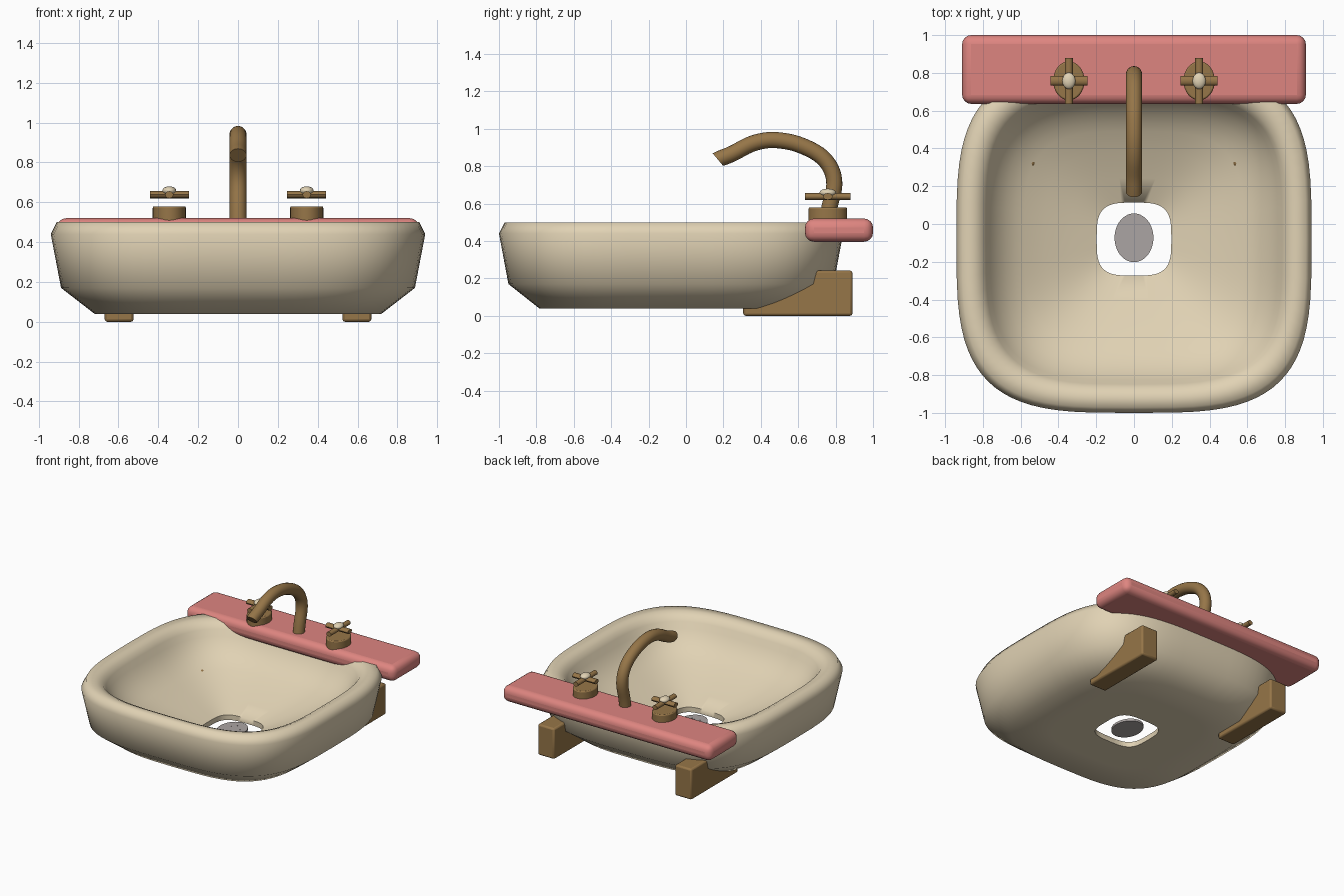
import bpy, bmesh, math
from mathutils import Matrix, Vector

if "Cube" in bpy.data.objects:
    bpy.data.objects.remove(bpy.data.objects["Cube"])


def material(name, rgb):
    m = bpy.data.materials.new(name)
    m.diffuse_color = (*rgb, 1)
    m.use_nodes = True
    m.node_tree.nodes["Principled BSDF"].inputs["Base Color"].default_value = m.diffuse_color
    return m


CREAM = material("cream ceramic", (0.75, 0.645, 0.456))
PINK = material("pink shelf", (0.73, 0.235, 0.216))
BRASS = material("aged brass", (0.305, 0.18, 0.065))
GREY = material("drain grey", (0.41, 0.376, 0.366))


def finish(name, bm, mat, angle=40, bevel=0.0, segments=3):
    bmesh.ops.recalc_face_normals(bm, faces=bm.faces)
    me = bpy.data.meshes.new(name)
    bm.to_mesh(me)
    bm.free()
    ob = bpy.data.objects.new(name, me)
    bpy.context.collection.objects.link(ob)
    me.materials.append(mat)
    bpy.ops.object.select_all(action='DESELECT')
    ob.select_set(True)
    bpy.context.view_layer.objects.active = ob
    bpy.ops.object.shade_smooth_by_angle(angle=math.radians(angle))
    if bevel:
        b = ob.modifiers.new("bevel", 'BEVEL')
        b.width, b.segments, b.limit_method = bevel, segments, 'ANGLE'
    return ob


def add_box(bm, loc, size):
    bmesh.ops.create_cube(bm, size=1, matrix=Matrix.Translation(loc) @ Matrix.Diagonal((*size, 1)))


def add_cylinder(bm, loc, radii, depth, sides=32, rot=Matrix()):
    # elliptical cylinder; radii are local x and y before rotation
    m = Matrix.Translation(loc) @ rot @ Matrix.Diagonal((radii[0], radii[1], depth, 1))
    bmesh.ops.create_cone(bm, cap_ends=True, segments=sides, radius1=1,
                          radius2=1, depth=1, matrix=m)


def bridge(bm, rings, closed=False):
    n = len(rings[0])
    for i in range(len(rings) - (0 if closed else 1)):
        a, b = rings[i], rings[(i + 1) % len(rings)]
        for j in range(n):
            bm.faces.new((a[j], a[(j + 1) % n], b[(j + 1) % n], b[j]))


# Basin: rounded-square rings swept through an outer and inner profile
CY = -0.08
profile = [(0.21, 0.04), (0.5, 0.04), (0.766, 0.04), (0.945, 0.17), (1.0, 0.44),
           (0.968, 0.5), (0.90, 0.497), (0.86, 0.48), (0.835, 0.445), (0.81, 0.40),
           (0.77, 0.345), (0.72, 0.298), (0.67, 0.263), (0.62, 0.236), (0.5, 0.183),
           (0.35, 0.127), (0.21, 0.08)]


def power(v):
    return math.copysign(abs(v) ** (2 / 3.5), v)


bm = bmesh.new()
rings = []
for s, z in profile:
    angles = [math.tau * k / 80 for k in range(80)]
    rings.append([bm.verts.new((0.94 * s * power(math.cos(a)),
                                CY + 0.92 * s * power(math.sin(a)), z)) for a in angles])
bridge(bm, rings, closed=True)
finish("basin", bm, CREAM, 70)

# Shelf behind the basin
bm = bmesh.new()
add_box(bm, (0, 0.818, 0.458), (1.82, 0.364, 0.124))
finish("shelf", bm, PINK, 40, 0.048, 4)

# Wall brackets: blocks sunk into the thick basin
for sx, label in ((-1, "left"), (1, "right")):
    bm = bmesh.new()
    add_box(bm, (sx * 0.597, 0.598, 0.121), (0.145, 0.584, 0.242))
    finish(label + "_bracket", bm, BRASS, 30, 0.013, 2)

# Spout: round tube swept along a smooth path in the y-z plane
path = [(0.75, 0.48), (0.767, 0.58), (0.793, 0.70), (0.773, 0.79), (0.71, 0.863),
        (0.60, 0.917), (0.50, 0.938), (0.42, 0.937), (0.34, 0.915), (0.25, 0.868), (0.17, 0.836)]
pts = [Vector((0, y, z)) for y, z in path]
ext = [2 * pts[0] - pts[1]] + pts + [2 * pts[-1] - pts[-2]]
fine = []
for i in range(1, len(ext) - 2):
    p0, p1, p2, p3 = ext[i - 1:i + 3]
    for k in range(4):
        t = k / 4
        fine.append(0.5 * (2 * p1 + (p2 - p0) * t + (2 * p0 - 5 * p1 + 4 * p2 - p3) * t * t
                           + (3 * p1 - p0 - 3 * p2 + p3) * t ** 3))
fine.append(pts[-1])
bm = bmesh.new()
rings = []
for i, p in enumerate(fine):
    d = (fine[min(i + 1, len(fine) - 1)] - fine[max(i - 1, 0)]).normalized()
    if i == len(fine) - 1:
        d = Vector((0, -0.77, -0.64))  # tip is cut at a slant
    across = Vector((1, 0, 0))
    up = d.cross(across)
    rings.append([bm.verts.new(p + 0.043 * (across * math.cos(a) + up * math.sin(a)))
                  for a in (math.tau * k / 20 for k in range(20))])
bridge(bm, rings)
bm.faces.new(rings[0])
bm.faces.new(rings[-1])
finish("spout", bm, BRASS)

# Taps: round base, floating cross handle and a ceramic cap
for sx, label in ((-1, "left"), (1, "right")):
    x, y = sx * 0.345, 0.758
    bm = bmesh.new()
    add_cylinder(bm, (x, y, 0.54), (0.083, 0.103), 0.08)
    finish(label + "_tap_base", bm, BRASS, 40, 0.008, 2)
    bm = bmesh.new()
    add_cylinder(bm, (x, y, 0.638), (0.018, 0.026), 0.196, 12, Matrix.Rotation(math.pi / 2, 4, 'Y'))
    add_cylinder(bm, (x, y, 0.638), (0.021, 0.018), 0.244, 12, Matrix.Rotation(math.pi / 2, 4, 'X'))
    finish(label + "_tap_cross", bm, BRASS)
    bm = bmesh.new()
    bmesh.ops.create_uvsphere(bm, u_segments=20, v_segments=12, radius=1,
                              matrix=Matrix.Translation((x, y, 0.658))
                              @ Matrix.Diagonal((0.035, 0.044, 0.022, 1)))
    finish(label + "_tap_cap", bm, CREAM, 60)

# Drain plate with a ring of tiny studs
bm = bmesh.new()
add_cylinder(bm, (0, -0.073, 0.062), (0.103, 0.129), 0.018, 40)
for k in range(5):
    for r, off in ((0.042, 0.0), (0.055, 0.35)):
        a = math.tau * k / 5 + off
        add_cylinder(bm, (r * math.cos(a), -0.073 + 1.25 * r * math.sin(a), 0.0705),
                     (0.005, 0.006), 0.004, 8)
finish("drain_plate", bm, GREY)
